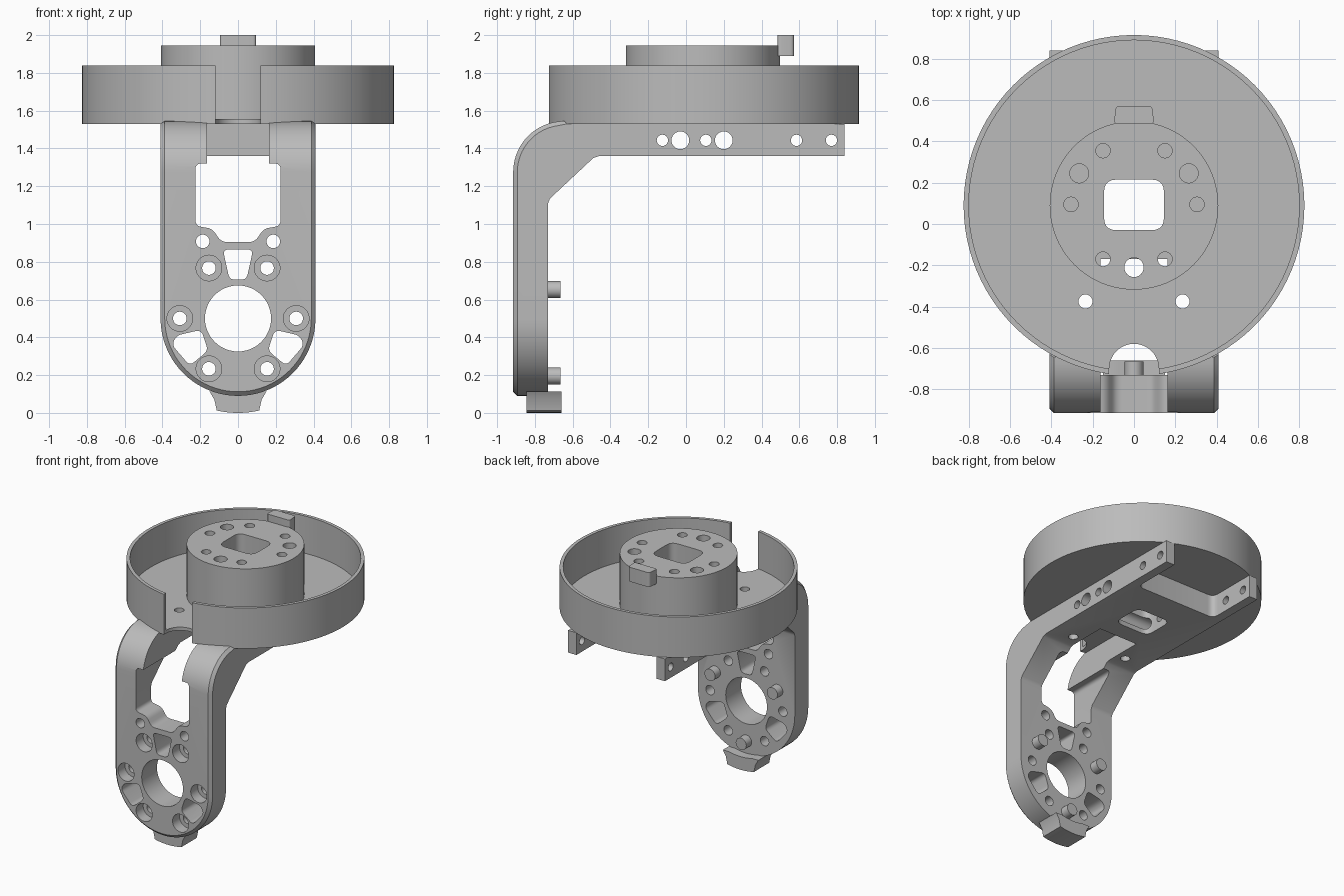
import bpy, bmesh
from math import sin, cos, pi, radians
from mathutils import Vector

cube = bpy.data.objects.get("Cube")
if cube:
    bpy.data.objects.remove(cube)

grey = bpy.data.materials.new("plain grey")
grey.use_nodes = True
colour = (0.5, 0.5, 0.5, 1)
grey.diffuse_color = colour
grey.node_tree.nodes["Principled BSDF"].inputs["Base Color"].default_value = colour


def prism(name, pts, axis, lo, hi):
    """Extrude a closed outline along an axis from lo to hi."""
    place = {"x": lambda a, b, d: (d, a, b),
             "y": lambda a, b, d: (a, d, b),
             "z": lambda a, b, d: (a, b, d)}[axis]
    bm = bmesh.new()
    low = [bm.verts.new(place(a, b, lo)) for a, b in pts]
    high = [bm.verts.new(place(a, b, hi)) for a, b in pts]
    bm.faces.new(low)
    bm.faces.new(high)
    n = len(pts)
    for i in range(n):
        j = (i + 1) % n
        bm.faces.new((low[i], low[j], high[j], high[i]))
    bmesh.ops.recalc_face_normals(bm, faces=bm.faces)
    mesh = bpy.data.meshes.new(name)
    bm.to_mesh(mesh)
    bm.free()
    mesh.materials.append(grey)
    ob = bpy.data.objects.new(name, mesh)
    bpy.context.collection.objects.link(ob)
    return ob


def arc(cx, cy, r, start, end, n):
    return [(cx + r * cos(radians(start + (end - start) * i / n)),
             cy + r * sin(radians(start + (end - start) * i / n))) for i in range(n + 1)]


def circle(cx, cy, r, n=32):
    return arc(cx, cy, r, 0, 360, n)[:-1]


def rounded(pts, r, steps=5):
    """Round every corner of an outline."""
    out = []
    for i, p in enumerate(pts):
        p, a, b = Vector(p), Vector(pts[i - 1]), Vector(pts[(i + 1) % len(pts)])
        s = p + (a - p).normalized() * min(r, (a - p).length * 0.45)
        e = p + (b - p).normalized() * min(r, (b - p).length * 0.45)
        for k in range(steps + 1):
            t = k / steps
            out.append(tuple(s * (1 - t) ** 2 + p * 2 * t * (1 - t) + e * t * t))
    return out


def rect(x0, x1, y0, y1):
    return [(x0, y0), (x1, y0), (x1, y1), (x0, y1)]


def mirrored(pts):
    return pts + [(-x, y) for x, y in reversed(pts)]


def boolean(ob, pts, axis, lo, hi, op="DIFFERENCE"):
    cutter = prism("cutter", pts, axis, lo, hi)
    cutter.hide_render = True
    mod = ob.modifiers.new("cut", "BOOLEAN")
    mod.operation, mod.solver, mod.object = op, "EXACT", cutter
    bpy.context.view_layer.objects.active = ob
    bpy.ops.object.modifier_apply(modifier=mod.name)
    bpy.data.objects.remove(cutter)


CY = 0.09      # turntable axis in y
PZ = 0.5       # joint axis height on the upright plate
FRONT, BACK = -0.915, -0.73

# Bent bracket: side profile trimmed by the rounded front outline
side = arc(-0.645, 1.275, 0.27, 180, 90, 14) + [
    (-0.63, 1.53), (0.84, 1.53), (0.84, 1.36), (-0.46, 1.36), (-0.49, 1.35),
    (-0.72, 1.135), (BACK, 1.11), (BACK, 0), (FRONT, 0)]
bracket = prism("bracket", side, "x", -0.6, 0.6)
outline = arc(0, PZ, 0.41, 180, 360, 40) + [(0.41, 1.8), (-0.41, 1.8)]
boolean(bracket, outline, "y", -1.2, 1.2, "INTERSECT")

# Chamfer around the outer front edge
bm = bmesh.new()
bm.from_mesh(bracket.data)
edges = []
for e in bm.edges:
    if len(e.link_faces) == 2 and e.calc_face_angle() > 1:
        mid = (e.verts[0].co + e.verts[1].co) / 2
        if mid.y < -0.65 and any(f.normal.y < -0.04 and abs(f.normal.x) < 0.01
                                 for f in e.link_faces):
            edges.append(e)
bmesh.ops.bevel(bm, geom=edges, offset=0.022, segments=1, affect="EDGES")
bm.to_mesh(bracket.data)
bm.free()

# Window, cable channel and rear fork slot
window = [(0.09, 0.905), (0.135, 0.975), (0.225, 0.99), (0.225, 1.32)]
boolean(bracket, rounded(mirrored(window), 0.03), "y", -1.1, -0.44)
boolean(bracket, rect(-0.163, 0.163, 1.25, 1.7), "y", -1.1, -0.17)
boolean(bracket, rounded(rect(-0.34, 0.34, 0.45, 1.2), 0.05), "z", 1.2, 1.7)

# Joint bore, counterbored screw holes and lightening holes
boolean(bracket, circle(0, PZ, 0.175, 48), "y", -1.1, -0.6)
for k in range(6):
    x, z = 0.308 * cos(k * pi / 3), PZ + 0.308 * sin(k * pi / 3)
    boolean(bracket, circle(x, z, 0.068), "y", -1.1, -0.83)
    boolean(bracket, circle(x, z, 0.036, 24), "y", -1.1, -0.6)
boolean(bracket, rounded(mirrored([(0.045, 0.705), (0.08, 0.865)]), 0.03), "y", -1.1, -0.6)
for s in (-1, 1):
    boolean(bracket, circle(s * 0.187, 0.908, 0.036, 24), "y", -1.1, -0.6)
    pocket = [(0.35, 0.36), (0.325, 0.41), (0.195, 0.44), (0.158, 0.33), (0.255, 0.25)]
    boolean(bracket, rounded([(s * x, z) for x, z in pocket], 0.03), "y", -1.1, -0.6)

# Cross holes through the arms
for y, r in ((-0.125, 0.03), (-0.03, 0.047), (0.105, 0.03),
             (0.2, 0.047), (0.585, 0.03), (0.77, 0.03)):
    boolean(bracket, circle(y, 1.443, r, 24), "x", -0.7, 0.7)

# Turntable tray and hub
tray = prism("tray", circle(0, CY, 0.825, 96), "z", 1.53, 1.84)
boolean(tray, circle(0, CY, 0.8, 96), "z", 1.555, 2.1)
boolean(tray, arc(0, -0.7, 0.12, 0, 180, 24) + [(-0.12, -1.1), (0.12, -1.1)], "z", 1.4, 2.1)
hub = prism("hub", circle(0, CY, 0.408, 80), "z", 1.55, 1.945)

# Holes shared by the hub, tray and bracket
square = rounded(rect(-0.145, 0.145, -0.03, 0.215), 0.06)
for ob in (bracket, tray, hub):
    boolean(ob, square, "z", 1.2, 2.1)
for s in (-1, 1):
    for ob in (bracket, tray):
        boolean(ob, circle(s * 0.235, -0.375, 0.034, 24), "z", 1.2, 2.1)
    for x, y, r in ((0.15, 0.355, 0.035), (0.265, 0.245, 0.046), (0.305, 0.095, 0.035)):
        boolean(hub, circle(s * x, y, r, 24), "z", 1.5, 2.1)
    for ob in (tray, hub):
        boolean(ob, circle(s * 0.15, -0.17, 0.035, 24), "z", 1.4, 2.1)
for ob in (tray, hub):
    boolean(ob, circle(0, -0.21, 0.047, 24), "z", 1.4, 2.1)

# Stop tab on the hub
hub_tab = prism("hub_tab", rounded(mirrored([(0.097, 0.485), (0.088, 0.572)]), 0.02),
                "z", 1.89, 2.0)

# Stop tab under the plate
lower = arc(0, PZ, 0.5, 257, 283, 12) + [(0.125, 0.07), (0.15, 0.112)]
lower += arc(0, PZ, 0.4, 284, 256, 8) + [(-0.15, 0.112), (-0.125, 0.07)]
lower_tab = prism("lower_tab", lower, "y", -0.845, -0.66)

# Locating pins behind the plate
pins = []
for k, angle in enumerate((30, 150, 270)):
    x, z = arc(0, PZ, 0.305, angle, angle, 1)[0]
    pins.append(prism(f"pin_{k + 1}", circle(x, z, 0.045, 24), "y", -0.75, -0.665))

# Smooth the curved walls, keep the edges sharp
bpy.ops.object.select_all(action="DESELECT")
for ob in [bracket, tray, hub, hub_tab, lower_tab] + pins:
    ob.select_set(True)
bpy.context.view_layer.objects.active = bracket
bpy.ops.object.shade_smooth_by_angle(angle=radians(30))
